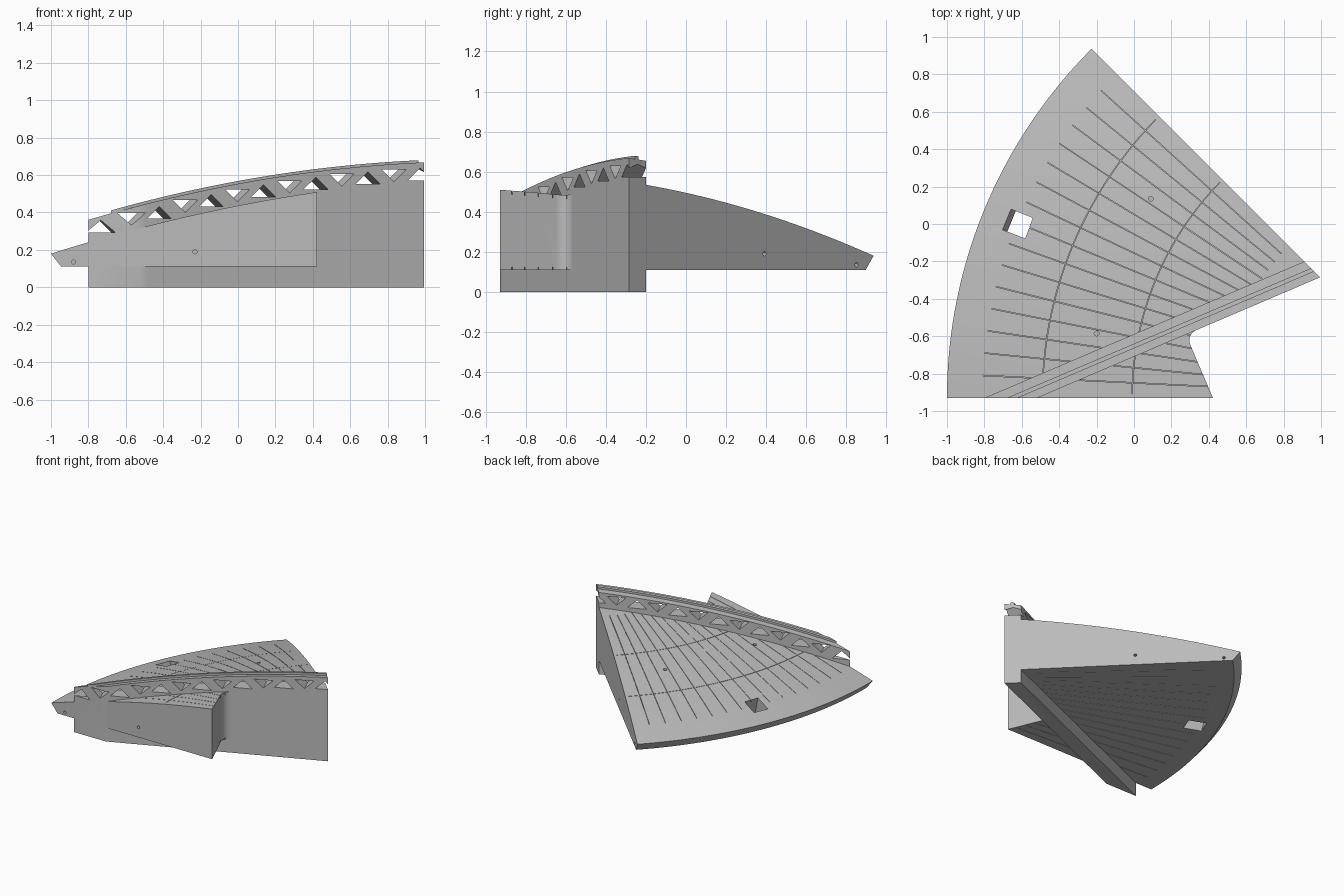
import bpy, bmesh, math
from mathutils import Vector

old = bpy.data.objects.get("Cube")
if old:
    bpy.data.objects.remove(old, do_unlink=True)

grey = bpy.data.materials.new("plain grey")
grey.use_nodes = True
colour = (0.5, 0.5, 0.5, 1)
grey.diffuse_color = colour
grey.node_tree.nodes["Principled BSDF"].inputs["Base Color"].default_value = colour

CX, CY = 1.64, -0.93          # centre of the shallow dome
RIM, FLOOR = 2.64, 0.11
ANG = math.radians(23.1)      # heading of the wall
ALONG = Vector((math.cos(ANG), math.sin(ANG), 0))
ACROSS = Vector((math.sin(ANG), -math.cos(ANG), 0))
WALL_START = Vector((-0.8, CY, 0))
WIDTH = 0.111
UP = Vector((0, 0, 1))


def dome_z(r):
    return 0.598 - 0.06 * r * r


def polar(r, a, z):
    return Vector((CX - r * math.cos(a), CY + r * math.sin(a), z))


def height_at(p):
    return dome_z(math.hypot(p.x - CX, p.y - CY))


def loft(name, sections):
    """Closed solid through matching loops of points."""
    bm = bmesh.new()
    loops = [[bm.verts.new(p) for p in s] for s in sections]
    n = len(loops[0])
    for a, b in zip(loops, loops[1:]):
        for i in range(n):
            j = (i + 1) % n
            bm.faces.new((a[i], a[j], b[j], b[i]))
    bm.faces.new(loops[0])
    bm.faces.new(loops[-1])
    bmesh.ops.recalc_face_normals(bm, faces=bm.faces)
    mesh = bpy.data.meshes.new(name)
    bm.to_mesh(mesh)
    bm.free()
    mesh.materials.append(grey)
    ob = bpy.data.objects.new(name, mesh)
    bpy.context.collection.objects.link(ob)
    return ob


def cut(target, sections):
    cutter = loft("cutter", sections)
    cutter.hide_render = True
    bpy.context.view_layer.objects.active = target
    mod = target.modifiers.new("cut", 'BOOLEAN')
    mod.operation, mod.solver, mod.object = 'DIFFERENCE', 'EXACT', cutter
    bpy.ops.object.modifier_apply(modifier=mod.name)
    bpy.data.objects.remove(cutter, do_unlink=True)


def drill(target, centre, axis, radius, depth):
    axis = axis.normalized()
    u = axis.orthogonal().normalized()
    v = axis.cross(u)
    ring = [centre + radius * (u * math.cos(k * math.tau / 16) + v * math.sin(k * math.tau / 16))
            for k in range(16)]
    cut(target, [[p + axis * d for p in ring] for d in (-depth, depth)])


def slit(target, path, low, high, half=0.0015):
    """Hairline groove following a path, between two height rules."""
    secs = []
    for i, p in enumerate(path):
        t = path[min(i + 1, len(path) - 1)] - path[max(i - 1, 0)]
        s = Vector((-t.y, t.x, 0)).normalized() * half
        lo, hi = UP * low(p), UP * high(p)
        secs.append([p - s + lo, p + s + lo, p + s + hi, p - s + hi])
    cut(target, secs)


# Dome sector with a flat underside and a bevelled rim
radii = [0.6 + (RIM - 0.6) * i / 32 for i in range(33)]
profile = [(0.6, FLOOR)] + [(r, dome_z(r)) for r in radii] + [(RIM - 0.055, FLOOR)]
dome = loft("roof_sector", [[polar(r, math.radians(a), z) for r, z in profile]
                            for a in range(46)])

# Notch at the inner end, with a rounded inside corner
d_line = WALL_START + ACROSS * WIDTH
corner = d_line + ALONG * ((0.42 - d_line.x) * ALONG.x + (-0.925 - d_line.y) * ALONG.y)
rad = 0.06
mid = corner + (ALONG + ACROSS) * rad
arc = [mid - rad * (ALONG * math.sin(k * math.pi / 16) + ACROSS * math.cos(k * math.pi / 16))
       for k in range(9)]
outline = [corner + ALONG * 2] + arc + [corner + ACROSS * 1, corner + ACROSS * 1 + ALONG * 2]
cut(dome, [[p + UP * z for p in outline] for z in (-0.2, 1)])

# Slanted square hatch
hatch = [Vector((-0.66, 0.08, 0)), Vector((-0.535, 0.03, 0)),
         Vector((-0.575, -0.08, 0)), Vector((-0.705, -0.03, 0))]
lean = Vector((0.03, -0.012, 0)) / 0.13
cut(dome, [[p + lean * (0.23 - z) + UP * z for p in hatch] for z in (0, 0.4)])

# Peg holes in both straight edges and in the top
for r, z in ((1.87, 0.19), (2.52, 0.135)):
    for a in (0, math.pi / 4):
        drill(dome, polar(r, a, z), Vector((math.sin(a), math.cos(a), 0)), 0.011, 0.06)
for x, y in ((0.09, 0.135), (-0.2, -0.585)):
    p = Vector((x, y, 0))
    drill(dome, p + UP * height_at(p), UP, 0.013, 0.06)

# Hairline grooves: radial above and below, arcs above only
for i in range(1, 16):
    a = math.radians(2.81 * i)
    path = [polar(1.15 + 1.3 * k / 12, a, 0) for k in range(13)]
    slit(dome, path, lambda p: height_at(p) - 0.02, lambda p: height_at(p) + 0.02)
    slit(dome, [path[0], path[-1]], lambda p: FLOOR - 0.02, lambda p: FLOOR + 0.015)
for r in (1.65, 2.13):
    path = [polar(r, math.radians(0.7 + 43.6 * k / 30), 0) for k in range(31)]
    slit(dome, path, lambda p: height_at(p) - 0.022, lambda p: height_at(p) + 0.022)


# Diagonal wall with a raised tongue along its curved top
def wall_point(offset, t):
    p = WALL_START + ACROSS * offset
    s0 = (CY - p.y) / ALONG.y
    s1 = (CX + CY - p.x - p.y) / (ALONG.x + ALONG.y)
    return p + ALONG * (s0 + (s1 - s0) * t)


rib = [(0, 0.12), (0.047, 0.12), (0.047, 0.136), (0.07, 0.136), (0.07, 0.12), (WIDTH, 0.12)]
sections = []
for k in range(41):
    top = [wall_point(o, k / 40) for o, _ in rib]
    loop = [p + UP * (height_at(p) + h) for p, (_, h) in zip(top, rib)]
    sections.append([top[0]] + loop + [top[-1]])
wall = loft("truss_wall", sections)

# Alternating triangular openings under the wall's top
for k in range(13):
    x = -0.7 + 0.1395 * k
    p = d_line + ALONG * ((x - d_line.x) / ALONG.x)
    base = height_at(p)
    slope = 0.12 * math.hypot(p.x - CX, p.y - CY)
    lo, hi = (0.025, 0.09) if k % 2 == 0 else (0.09, 0.025)
    half = 0.071
    tri = [p - ALONG * half + UP * (base + lo), p + ALONG * half + UP * (base + lo),
           p + UP * (base + hi)]
    cut(wall, [[q + ACROSS * d for q in tri] for d in (-0.35, 0.2)])

for ob in (dome, wall):
    bpy.ops.object.select_all(action='DESELECT')
    ob.select_set(True)
    bpy.context.view_layer.objects.active = ob
    bpy.ops.object.shade_smooth_by_angle(angle=math.radians(25))
